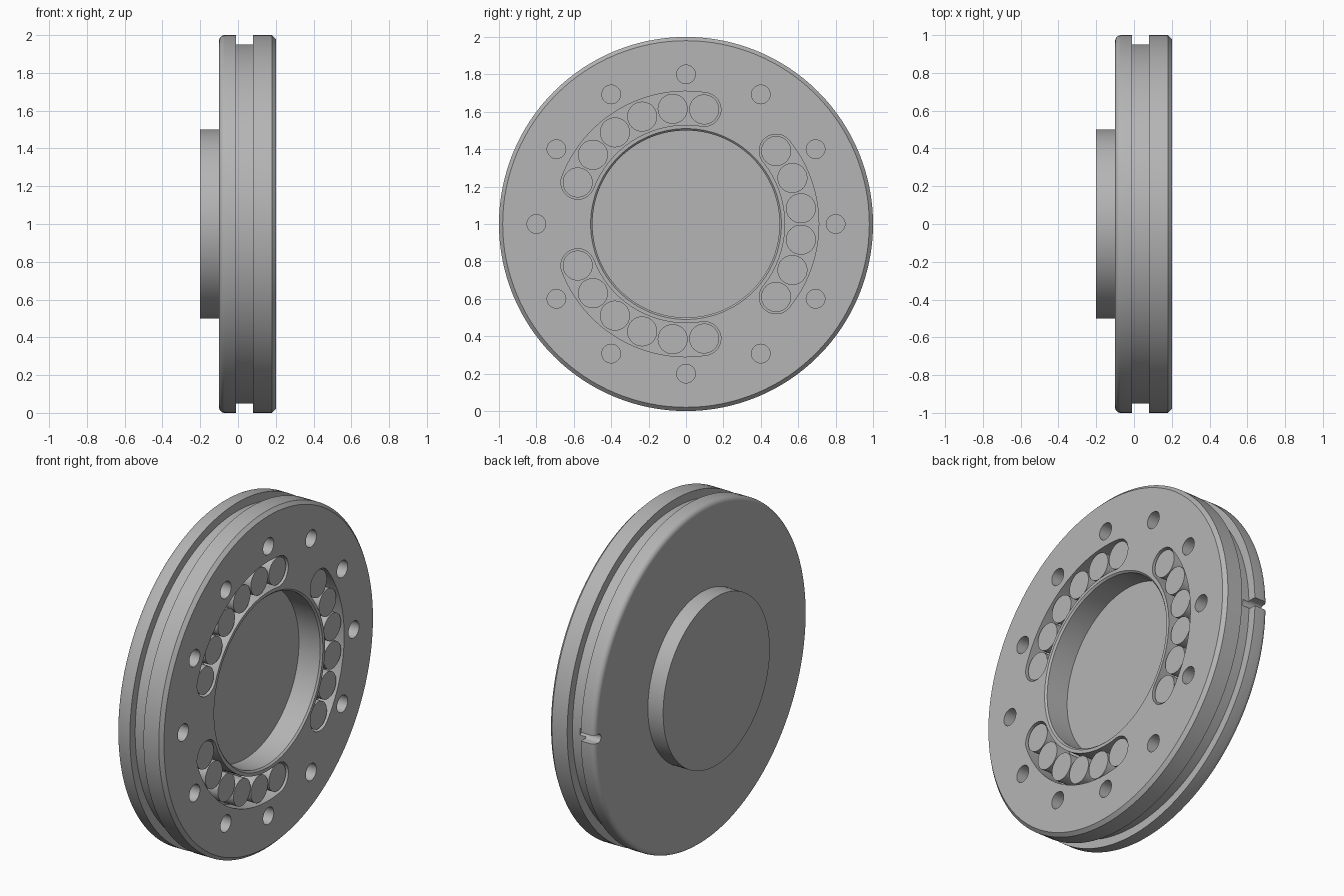
import bpy, bmesh
from math import sin, cos, pi, radians
from mathutils import Vector

if "Cube" in bpy.data.objects:
    bpy.data.objects.remove(bpy.data.objects["Cube"], do_unlink=True)

SEG = 128
CENTRE = Vector((0, 0, 1))

grey = bpy.data.materials.new("machined grey")
grey.use_nodes = True
colour = (0.46, 0.46, 0.46, 1)
grey.diffuse_color = colour
grey.node_tree.nodes["Principled BSDF"].inputs["Base Color"].default_value = colour


def polar(x, r, a):
    """Point at radius r and angle a (from +y towards +z) about the x axis."""
    return Vector((x, r * cos(a), r * sin(a)))


def skin(bm, rings):
    """Bridge a list of equal vertex rings and cap both ends."""
    loops = [[bm.verts.new(p) for p in ring] for ring in rings]
    n = len(loops[0])
    for a, b in zip(loops, loops[1:]):
        for i in range(n):
            j = (i + 1) % n
            bm.faces.new((a[i], a[j], b[j], b[i]))
    bm.faces.new(loops[0][::-1])
    bm.faces.new(loops[-1])


def circle(x, r, cy=0.0, cz=0.0, n=SEG):
    return [polar(x, r, 2 * pi * i / n) + Vector((0, cy, cz)) for i in range(n)]


def finish(bm, name):
    bmesh.ops.recalc_face_normals(bm, faces=bm.faces)
    mesh = bpy.data.meshes.new(name)
    bm.to_mesh(mesh)
    bm.free()
    mesh.materials.append(grey)
    obj = bpy.data.objects.new(name, mesh)
    bpy.context.collection.objects.link(obj)
    obj.location = CENTRE
    return obj


def smooth(obj):
    bpy.ops.object.select_all(action="DESELECT")
    obj.select_set(True)
    bpy.context.view_layer.objects.active = obj
    bpy.ops.object.shade_smooth_by_angle(angle=radians(30))


# Turned body: rear boss, rounded rear flange, groove, chamfered front flange, recess
fillet = [(-0.07 - 0.03 * cos(t), 0.97 + 0.03 * sin(t))
          for t in (pi / 2 * i / 6 for i in range(7))]
profile = ([(-0.2, 0.5), (-0.1, 0.5), (-0.1, 0.965)] + fillet +
           [(-0.01, 1), (-0.01, 0.95), (0.08, 0.95), (0.08, 1),
            (0.18, 1), (0.2, 0.98), (0.2, 0.51), (0.19, 0.5), (0.05, 0.5)])
bm = bmesh.new()
skin(bm, [circle(x, r) for x, r in profile])
body = finish(bm, "flanged_body")

# Cutters: bolt holes, roller slots and the rear flange notch
SLOT_R, SLOT_HALF, SPAN, FLOOR = 0.62, 0.09, radians(39), 0.1
SLOT_ANGLES = [2 * pi * k / 3 for k in range(3)]


def slot_outline(x, mid):
    pts = []
    n = 24
    for i in range(n + 1):                      # outer arc
        pts.append(polar(x, SLOT_R + SLOT_HALF, mid - SPAN + 2 * SPAN * i / n))
    for i in range(1, 16):                      # rounded end
        e = mid + SPAN
        pts.append(polar(x, SLOT_R, e) + polar(0, SLOT_HALF, e + pi * i / 16))
    for i in range(n + 1):                      # inner arc
        pts.append(polar(x, SLOT_R - SLOT_HALF, mid + SPAN - 2 * SPAN * i / n))
    for i in range(1, 16):                      # rounded start
        s = mid - SPAN
        pts.append(polar(x, SLOT_R, s) + polar(0, SLOT_HALF, s + pi + pi * i / 16))
    return pts


def notch_outline(x):
    arc = [Vector((x, 0.965 + 0.025 * cos(a), 0.025 * sin(a)))
           for a in (pi / 2 + pi * i / 12 for i in range(13))]
    return arc + [Vector((x, 1.1, -0.025)), Vector((x, 1.1, 0.025))]


bm = bmesh.new()
for k in range(12):
    p = polar(0, 0.8, 2 * pi * k / 12)
    skin(bm, [circle(x, 0.05, p.y, p.z, 32) for x in (0.05, 0.3)])
for mid in SLOT_ANGLES:
    skin(bm, [slot_outline(x, mid) for x in (FLOOR, 0.3)])
skin(bm, [notch_outline(x) for x in (-0.3, 0.03)])
cutter = finish(bm, "cutter")
cutter.hide_render = True

cut = body.modifiers.new("cuts", "BOOLEAN")
cut.operation = "DIFFERENCE"
cut.solver = "EXACT"
cut.object = cutter
bpy.context.view_layer.objects.active = body
bpy.ops.object.modifier_apply(modifier=cut.name)
bpy.data.objects.remove(cutter, do_unlink=True)
smooth(body)

# Rollers: six in each slot, sharing one mesh
bm = bmesh.new()
skin(bm, [circle(x, 0.08, n=48) for x in (FLOOR, 0.19)])
roller = finish(bm, "roller")
smooth(roller)
for s, mid in enumerate(SLOT_ANGLES):
    for i in range(6):
        obj = roller if s == i == 0 else roller.copy()
        if obj is not roller:
            bpy.context.collection.objects.link(obj)
        obj.name = f"roller_{s + 1}_{i + 1}"
        obj.location = CENTRE + polar(0, SLOT_R, mid + SPAN * (i / 2.5 - 1))
